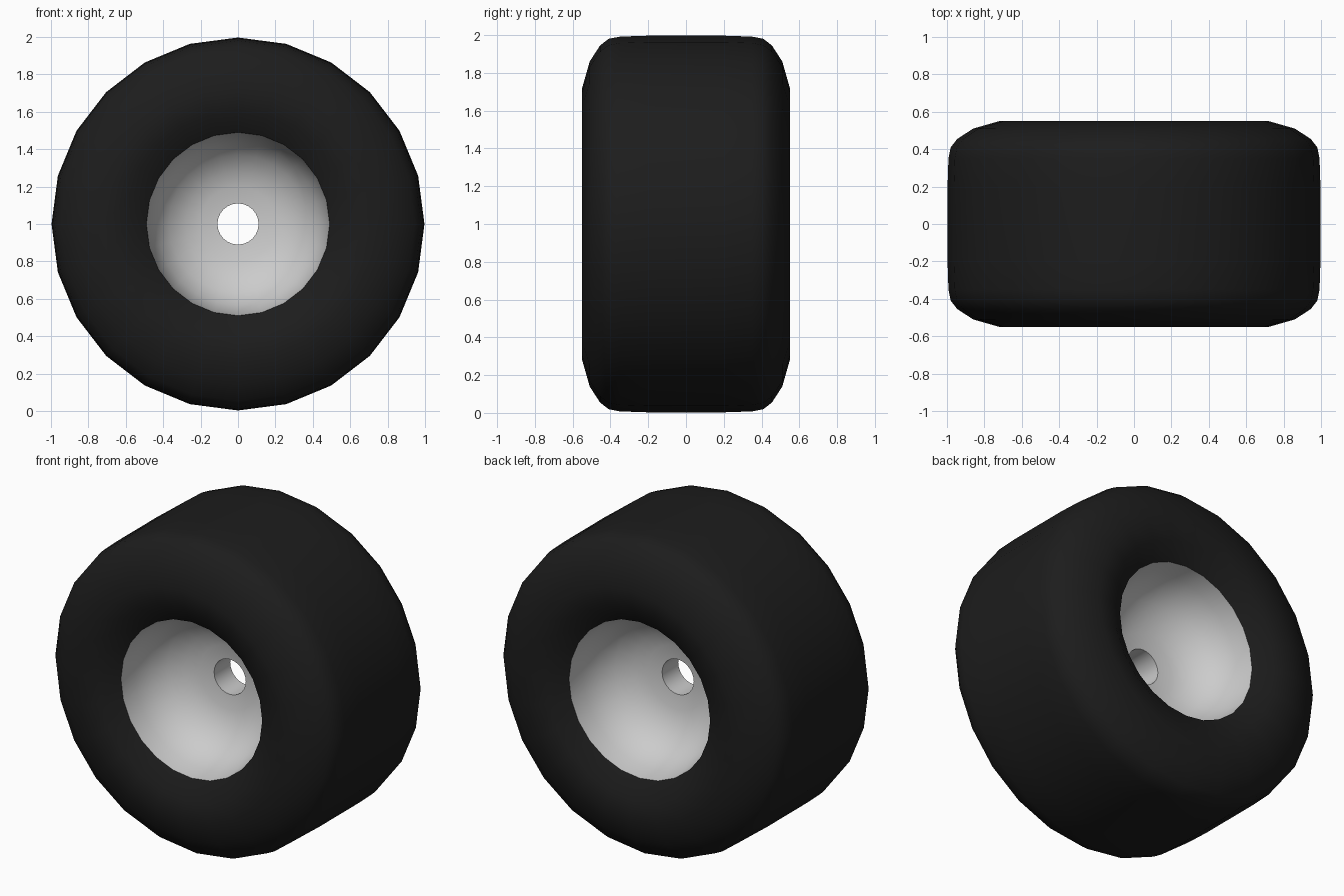
import bpy, bmesh
from math import sin, cos, tau, radians

if "Cube" in bpy.data.objects:
    bpy.data.objects.remove(bpy.data.objects["Cube"])

SIDES = 24
AXLE_Z = 1.0


def material(name, rgb):
    m = bpy.data.materials.new(name)
    m.diffuse_color = (*rgb, 1)
    m.use_nodes = True
    m.node_tree.nodes["Principled BSDF"].inputs["Base Color"].default_value = m.diffuse_color
    return m


def lathe(name, profile, mat=None, closed=False):
    """Spin (radius, y) points around the wheel axle."""
    bm = bmesh.new()
    rings = [[bm.verts.new((r * sin(tau * i / SIDES), y, AXLE_Z + r * cos(tau * i / SIDES)))
              for i in range(SIDES)] for r, y in profile]
    pairs = list(zip(rings, rings[1:]))
    if closed:
        pairs.append((rings[-1], rings[0]))
    for a, b in pairs:
        for i in range(SIDES):
            j = (i + 1) % SIDES
            bm.faces.new((a[i], a[j], b[j], b[i]))
    bmesh.ops.recalc_face_normals(bm, faces=bm.faces)
    me = bpy.data.meshes.new(name)
    bm.to_mesh(me)
    bm.free()
    ob = bpy.data.objects.new(name, me)
    bpy.context.collection.objects.link(ob)
    if mat:
        me.materials.append(mat)
    bpy.ops.object.select_all(action='DESELECT')
    ob.select_set(True)
    bpy.context.view_layer.objects.active = ob
    bpy.ops.object.shade_smooth_by_angle(angle=radians(50))
    return ob


def mirrored(half):
    """Add the opposite side of a half profile in y."""
    return half + [(r, -y) for r, y in reversed(half)]


# Tyre: rounded shoulders, bulging sidewalls, inner seat on the rim
tyre = mirrored([(0.49, 0.46), (0.60, 0.53), (0.72, 0.55), (0.86, 0.51), (0.945, 0.455),
                 (0.98, 0.41), (0.992, 0.35), (0.997, 0.20)])
lathe("tyre", tyre, material("black_rubber", (0.012, 0.012, 0.012)), closed=True)

# Rim: deep dish on both sides, with an axle hole through the middle
dish = [(0.49, 0.46), (0.475, 0.35), (0.435, 0.25), (0.37, 0.17), (0.28, 0.115),
        (0.20, 0.09), (0.11, 0.08)]
lathe("rim", mirrored(dish), closed=True)
